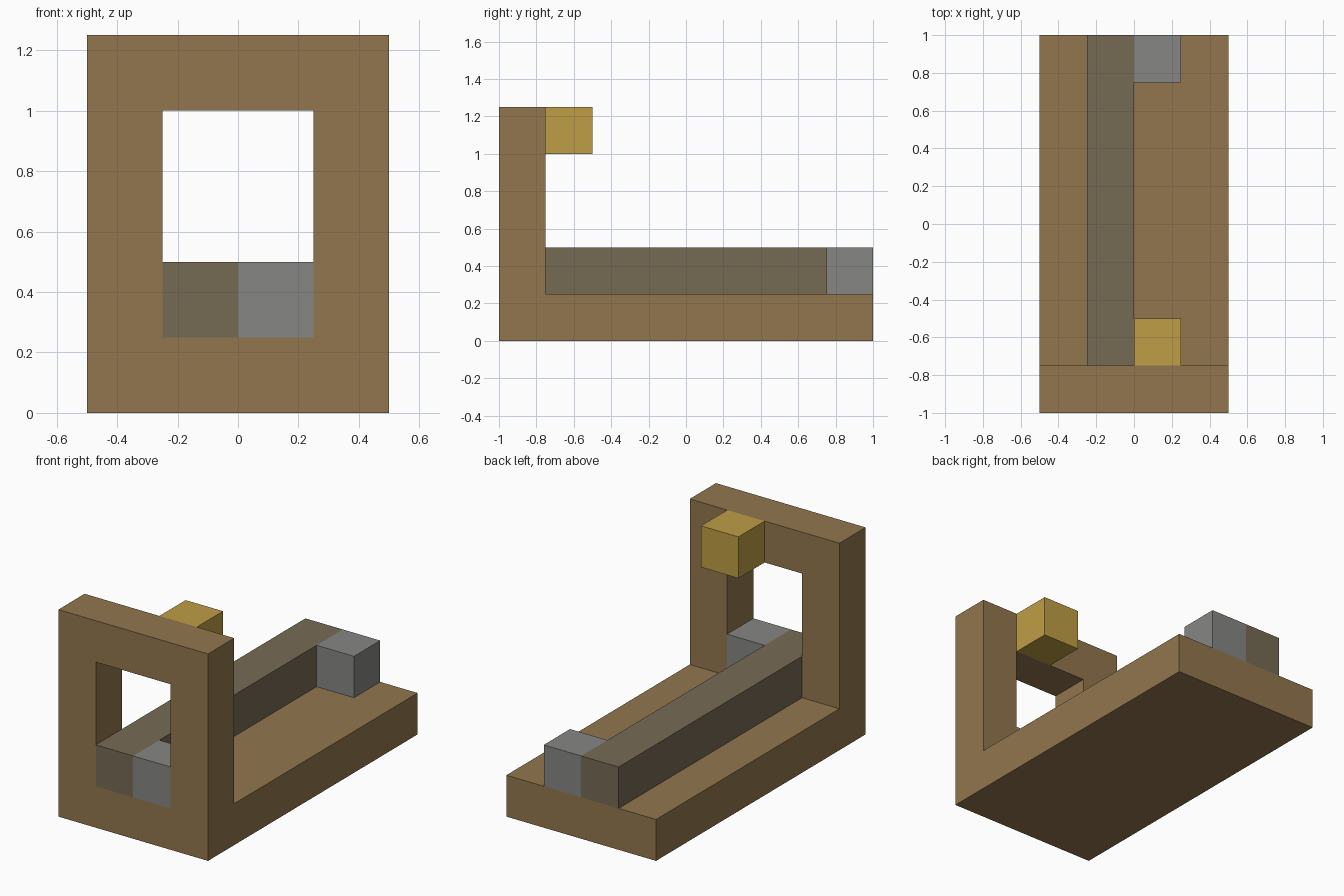
import bpy
import bmesh

default_cube = bpy.data.objects.get("Cube")
if default_cube:
    bpy.data.objects.remove(default_cube, do_unlink=True)


def to_linear(value):
    c = value / 255
    return c / 12.92 if c <= 0.04045 else ((c + 0.055) / 1.055) ** 2.4


def make_material(name, *rgb):
    colour = (*[to_linear(v) for v in rgb], 1)
    mat = bpy.data.materials.new(name)
    mat.use_nodes = True
    mat.diffuse_color = colour
    shader = next(n for n in mat.node_tree.nodes if n.type == 'BSDF_PRINCIPLED')
    shader.inputs["Base Color"].default_value = colour
    return mat


def add_object(name, bm, mat):
    bmesh.ops.recalc_face_normals(bm, faces=bm.faces)
    mesh = bpy.data.meshes.new(name)
    bm.to_mesh(mesh)
    bm.free()
    mesh.materials.append(mat)
    obj = bpy.data.objects.new(name, mesh)
    bpy.context.collection.objects.link(obj)
    return obj


def add_box(name, low, high, mat):
    bm = bmesh.new()
    bmesh.ops.create_cube(bm, size=1)
    for v in bm.verts:
        v.co = [high[i] if v.co[i] > 0 else low[i] for i in range(3)]
    return add_object(name, bm, mat)


def rectangle(x, bottom, top):
    return [(-x, bottom), (x, bottom), (x, top), (-x, top)]


def add_frame(name, outer, inner, front, back, mat):
    """Upright ring between two rectangles in the x-z plane."""
    bm = bmesh.new()
    rings = [[bm.verts.new((x, y, z)) for x, z in outline]
             for outline, y in ((outer, front), (inner, front),
                                (inner, back), (outer, back))]
    for r in range(4):
        a, b = rings[r], rings[(r + 1) % 4]
        for i in range(4):
            j = (i + 1) % 4
            bm.faces.new((a[i], a[j], b[j], b[i]))
    return add_object(name, bm, mat)


wood = make_material("wood brown", 146, 118, 78)
rail_colour = make_material("rail grey brown", 118, 106, 84)
metal = make_material("metal grey", 134, 134, 132)
gold = make_material("gold", 190, 157, 69)

# Base and upright frame
add_box("base", (-0.5, -0.75, 0), (0.5, 1, 0.25), wood)
add_frame("front_frame", rectangle(0.5, 0, 1.25), rectangle(0.25, 0.25, 1),
          -1, -0.75, wood)

# Long rail with a metal block at each end
add_box("rail", (-0.25, -1, 0.25), (0, 1, 0.5), rail_colour)
for name, y in (("front_block", -1), ("back_block", 0.75)):
    add_box(name, (0, y, 0.25), (0.25, y + 0.25, 0.5), metal)

# Gold block behind the lintel
add_box("gold_block", (0, -0.75, 1), (0.25, -0.5, 1.25), gold)
